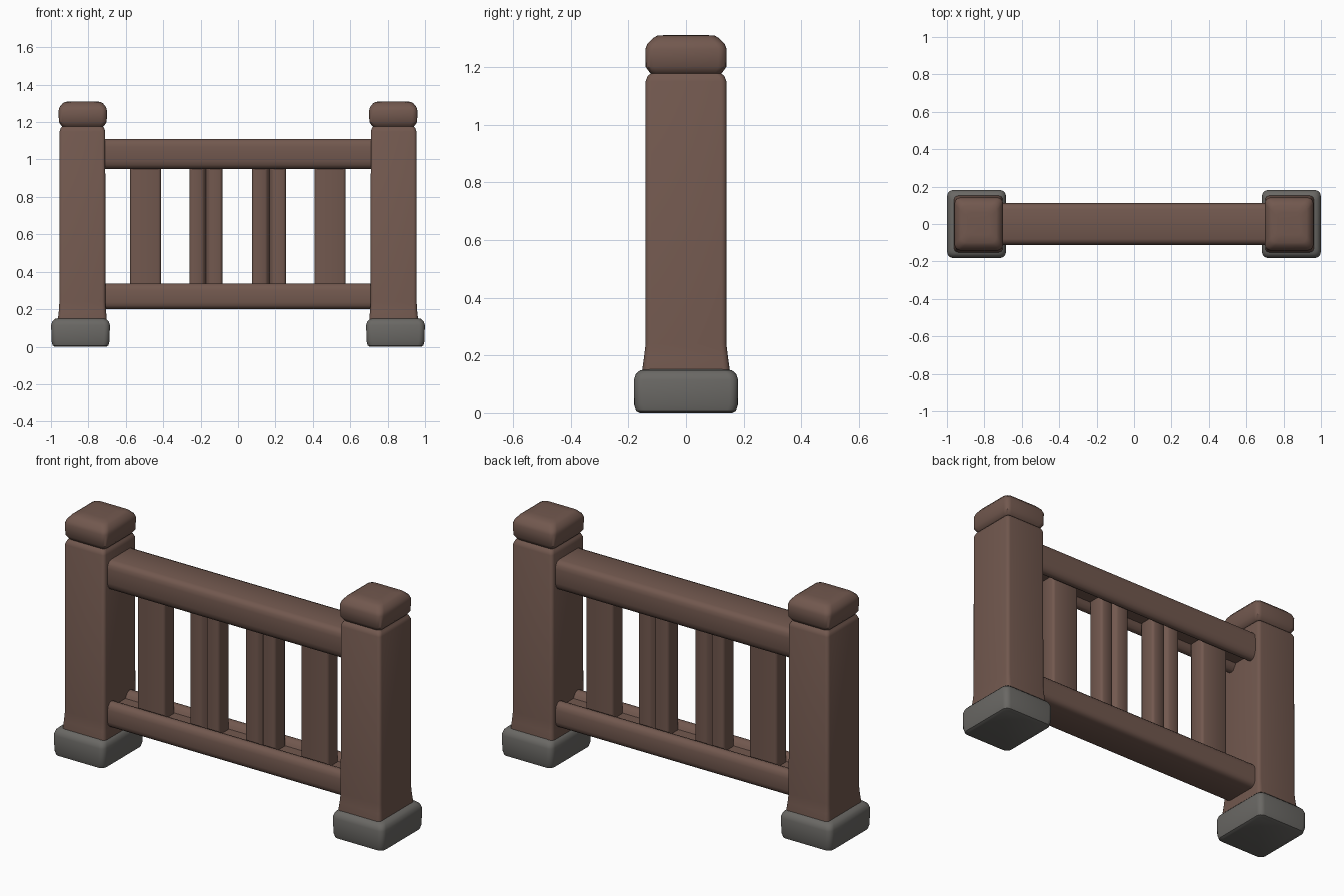
import bpy, bmesh, math

if "Cube" in bpy.data.objects:
    bpy.data.objects.remove(bpy.data.objects["Cube"])


def material(name, rgb):
    m = bpy.data.materials.new(name)
    m.diffuse_color = (*rgb, 1)
    m.use_nodes = True
    m.node_tree.nodes["Principled BSDF"].inputs["Base Color"].default_value = m.diffuse_color
    return m


WOOD = material("brown wood", (0.168, 0.098, 0.077))
STONE = material("grey stone", (0.143, 0.138, 0.128))


def loft(name, rings, mat, angle=40):
    """Skin a list of equal-length point rings and cap both ends."""
    bm = bmesh.new()
    loops = [[bm.verts.new(p) for p in ring] for ring in rings]
    n = len(loops[0])
    for a, b in zip(loops, loops[1:]):
        for i in range(n):
            j = (i + 1) % n
            bm.faces.new((a[i], a[j], b[j], b[i]))
    bm.faces.new(loops[0])
    bm.faces.new(loops[-1])
    bmesh.ops.recalc_face_normals(bm, faces=bm.faces[:])
    me = bpy.data.meshes.new(name)
    bm.to_mesh(me)
    bm.free()
    me.materials.append(mat)
    ob = bpy.data.objects.new(name, me)
    bpy.context.collection.objects.link(ob)
    bpy.ops.object.select_all(action='DESELECT')
    ob.select_set(True)
    bpy.context.view_layer.objects.active = ob
    bpy.ops.object.shade_smooth_by_angle(angle=math.radians(angle))
    return ob


def rounded_ring(cx, hx, hy, z, r, seg=4):
    """Horizontal rectangle with rounded corners."""
    pts = []
    for k, (sx, sy) in enumerate([(1, 1), (-1, 1), (-1, -1), (1, -1)]):
        for i in range(seg + 1):
            a = math.pi / 2 * (k + i / seg)
            pts.append((cx + sx * (hx - r) + r * math.cos(a),
                        sy * (hy - r) + r * math.sin(a), z))
    return pts


def stack(name, cx, sections, mat):
    return loft(name, [rounded_ring(cx, hx, hy, z, r) for z, hx, hy, r in sections], mat)


# Two posts, each with a stone footing and a pillow-shaped cap
for side, s in (("left", -1), ("right", 1)):
    stack(side + "_footing", s * 0.842, [
        (0.0, 0.138, 0.160, 0.03), (0.006, 0.149, 0.173, 0.03), (0.03, 0.155, 0.180, 0.03),
        (0.115, 0.157, 0.181, 0.03), (0.135, 0.151, 0.174, 0.03),
        (0.148, 0.138, 0.160, 0.03), (0.152, 0.120, 0.140, 0.03)], STONE)
    stack(side + "_post", s * 0.832, [
        (0.13, 0.130, 0.152, 0.022), (0.155, 0.130, 0.151, 0.022), (0.19, 0.126, 0.146, 0.02),
        (0.24, 0.123, 0.140, 0.018), (1.15, 0.122, 0.140, 0.018),
        (1.168, 0.116, 0.133, 0.02), (1.178, 0.106, 0.121, 0.02),
        (1.20, 0.104, 0.118, 0.02)], WOOD)
    stack(side + "_cap", s * 0.830, [
        (1.172, 0.104, 0.118, 0.02), (1.182, 0.116, 0.127, 0.025), (1.20, 0.128, 0.140, 0.028),
        (1.262, 0.129, 0.141, 0.028), (1.280, 0.124, 0.134, 0.03),
        (1.300, 0.108, 0.114, 0.03), (1.308, 0.094, 0.100, 0.03),
        (1.311, 0.06, 0.06, 0.02)], WOOD)

# Rails: rounded section with a shallow channel on the side facing the slats
half = [(0.080, 0.0), (0.098, 0.006), (0.108, 0.018), (0.112, 0.036),
        (0.112, 0.100), (0.106, 0.120), (0.094, 0.134), (0.078, 0.138),
        (0.062, 0.133), (0.050, 0.118), (0.042, 0.105)]
section = half + [(-y, h) for y, h in reversed(half)]
for name, z0, k in (("bottom_rail", 0.20, 1.0), ("top_rail", 1.11, -1.16)):
    loft(name, [[(x, y, z0 + k * h) for y, h in section] for x in (-0.76, 0.76)], WOOD, 50)

# Slats: the two inner ones carry a narrow groove on the front and back
D, B = 0.048, 0.014
for i, (x0, x1, groove) in enumerate([(-0.578, -0.412, None), (-0.260, -0.084, -0.172),
                                      (0.075, 0.256, 0.168), (0.410, 0.575, None)]):
    front = [(x0, -D + B), (x0 + 0.004, -D + 0.004), (x0 + B, -D)]
    if groove is not None:
        front += [(groove - 0.022, -D), (groove - 0.013, -D + 0.006), (groove, -D + 0.03),
                  (groove + 0.013, -D + 0.006), (groove + 0.022, -D)]
    front += [(x1 - B, -D), (x1 - 0.004, -D + 0.004), (x1, -D + B)]
    outline = front + [(x, -y) for x, y in reversed(front)]
    loft("slat_%d" % (i + 1), [[(x, y, z) for x, y in outline] for z in (0.27, 1.03)], WOOD, 50)
